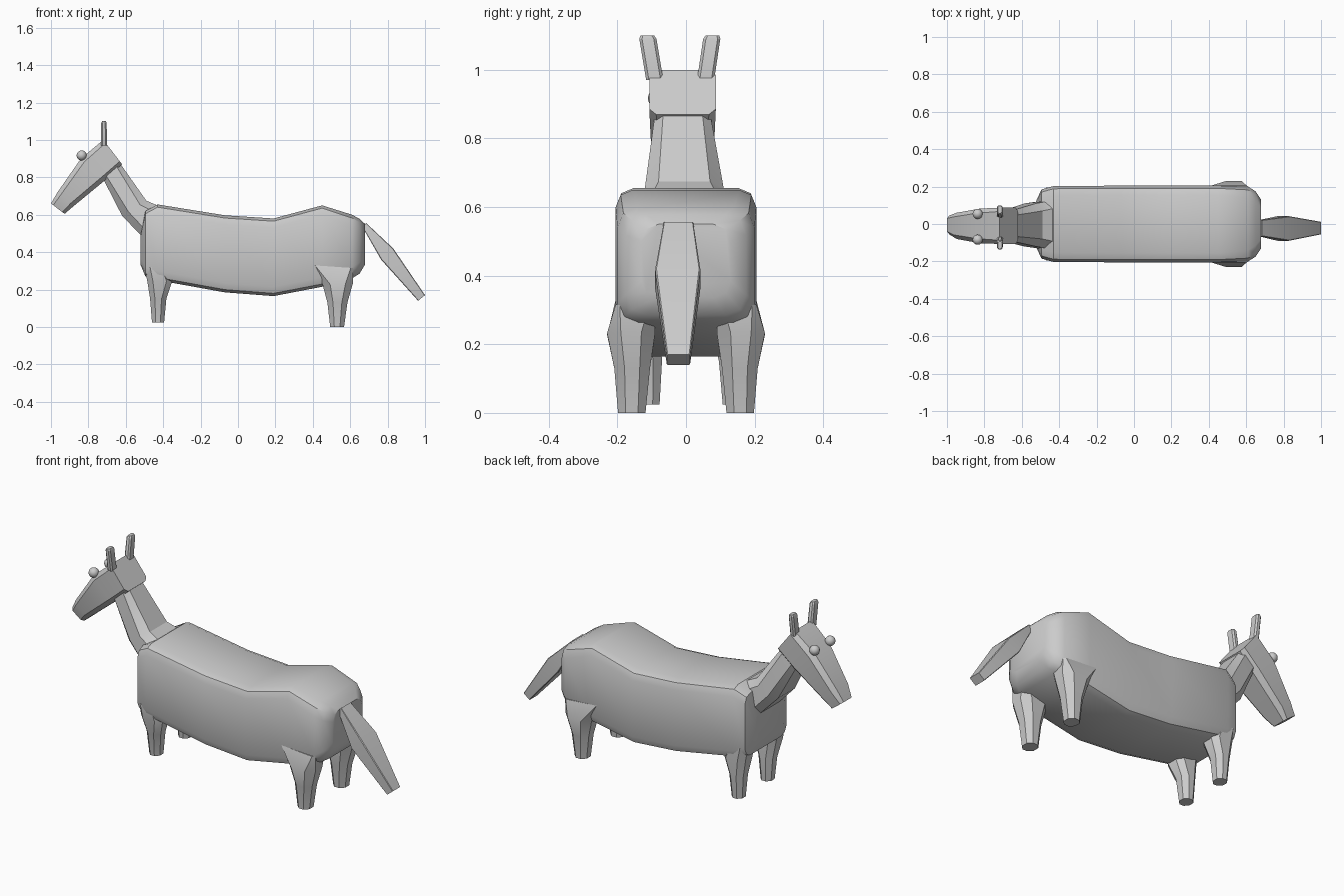
import bpy, bmesh, math


def ring(p, q, yc, hw, r, k):
    """Rounded rectangle between side-view points p and q, with half width hw along y."""
    h = math.hypot(p[0] - q[0], p[1] - q[1]) / 2
    r = min(r, h * 0.98, hw * 0.98)
    mx, mz = (p[0] + q[0]) / 2, (p[1] + q[1]) / 2
    dx, dz = (p[0] - q[0]) / (2 * h), (p[1] - q[1]) / (2 * h)
    pts = []
    for c, (sy, sd) in enumerate([(1, 1), (-1, 1), (-1, -1), (1, -1)]):
        for i in range(k + 1):
            a = math.pi / 2 * (c + i / k)
            y = sy * (hw - r) + r * math.cos(a)
            d = sd * (h - r) + r * math.sin(a)
            pts.append((mx + dx * d, yc + y, mz + dz * d))
    return pts


def loft(name, sections, k=1, angle=30):
    """Skin a closed mesh through sections of (p, q, y centre, half width, corner size)."""
    bm = bmesh.new()
    rings = [[bm.verts.new(v) for v in ring(*s, k)] for s in sections]
    n = len(rings[0])
    for a, b in zip(rings, rings[1:]):
        for i in range(n):
            j = (i + 1) % n
            bm.faces.new((a[i], a[j], b[j], b[i]))
    bm.faces.new(rings[0])
    bm.faces.new(rings[-1])
    bmesh.ops.recalc_face_normals(bm, faces=bm.faces)
    me = bpy.data.meshes.new(name)
    bm.to_mesh(me)
    bm.free()
    ob = bpy.data.objects.new(name, me)
    bpy.context.collection.objects.link(ob)
    smooth(ob, angle)
    return ob


def smooth(ob, angle):
    bpy.ops.object.select_all(action='DESELECT')
    ob.select_set(True)
    bpy.context.view_layer.objects.active = ob
    bpy.ops.object.shade_smooth_by_angle(angle=math.radians(angle))


# Body: x, bottom, top, half width, corner radius
body = [(-0.52, 0.33, 0.50, 0.13, 0.04), (-0.495, 0.27, 0.62, 0.185, 0.05),
        (-0.43, 0.25, 0.655, 0.203, 0.05), (-0.07, 0.185, 0.597, 0.205, 0.05),
        (0.19, 0.165, 0.58, 0.205, 0.05), (0.45, 0.215, 0.65, 0.205, 0.05),
        (0.61, 0.26, 0.60, 0.20, 0.06), (0.65, 0.285, 0.578, 0.175, 0.06),
        (0.68, 0.335, 0.55, 0.13, 0.05)]
loft("body", [((x, t), (x, b), 0, w, r) for x, b, t, w, r in body], 2, 35)

# Neck, from behind the skull down into the shoulders
loft("neck", [((-0.645, 0.895), (-0.72, 0.79), -0.01, 0.08, 0.025),
              ((-0.49, 0.675), (-0.62, 0.595), -0.005, 0.115, 0.04),
              ((-0.42, 0.645), (-0.50, 0.47), -0.005, 0.13, 0.04)])

# Head, from the poll to the nose
loft("head", [((-0.72, 1.0), (-0.62, 0.87), -0.01, 0.097, 0.02),
              ((-0.84, 0.90), (-0.71, 0.785), -0.01, 0.093, 0.025),
              ((-0.965, 0.72), (-0.88, 0.645), -0.01, 0.07, 0.022),
              ((-1.0, 0.66), (-0.927, 0.605), -0.005, 0.05, 0.015)], 1, 25)

# Tail, a flattened drooping wedge
loft("tail", [((0.685, 0.556), (0.665, 0.535), -0.022, 0.043, 0.002),
              ((0.83, 0.42), (0.765, 0.36), -0.024, 0.066, 0.004),
              ((1.0, 0.17), (0.963, 0.14), -0.022, 0.034, 0.003)], 1, 20)

for s, side in ((-1, "left"), (1, "right")):
    # Ears, leaning outward
    loft(f"{side}_ear", [((-0.733, 0.97), (-0.701, 0.97), -0.017 + s * 0.074, 0.025, 0.008),
                         ((-0.732, 1.09), (-0.702, 1.09), -0.018 + s * 0.093, 0.025, 0.008),
                         ((-0.727, 1.10), (-0.707, 1.10), -0.018 + s * 0.095, 0.02, 0.007)])
    # Eyes
    bpy.ops.mesh.primitive_uv_sphere_add(segments=16, ring_count=10, radius=0.027,
                                         location=(-0.836, -0.015 + s * 0.069, 0.917))
    eye = bpy.context.object
    eye.name = f"{side}_eye"
    smooth(eye, 40)

    # Front legs
    loft(f"{side}_front_leg", [
        ((-0.46, 0.025), (-0.395, 0.025), 0.015 + s * 0.128, 0.036, 0.02),
        ((-0.47, 0.15), (-0.383, 0.15), 0.013 + s * 0.13, 0.047, 0.026),
        ((-0.485, 0.245), (-0.352, 0.245), s * 0.135, 0.06, 0.03),
        ((-0.50, 0.32), (-0.38, 0.32), s * 0.135, 0.06, 0.03)], 1, 40)

    # Hind legs, bulging at the thigh and tucked into the body
    loft(f"{side}_hind_leg", [
        ((0.493, 0.0), (0.567, 0.0), s * 0.158, 0.04, 0.022),
        ((0.478, 0.13), (0.585, 0.13), s * 0.157, 0.052, 0.03),
        ((0.453, 0.225), (0.615, 0.235), s * 0.16, 0.07, 0.04),
        ((0.40, 0.33), (0.615, 0.315), s * 0.15, 0.055, 0.012)], 1, 40)
